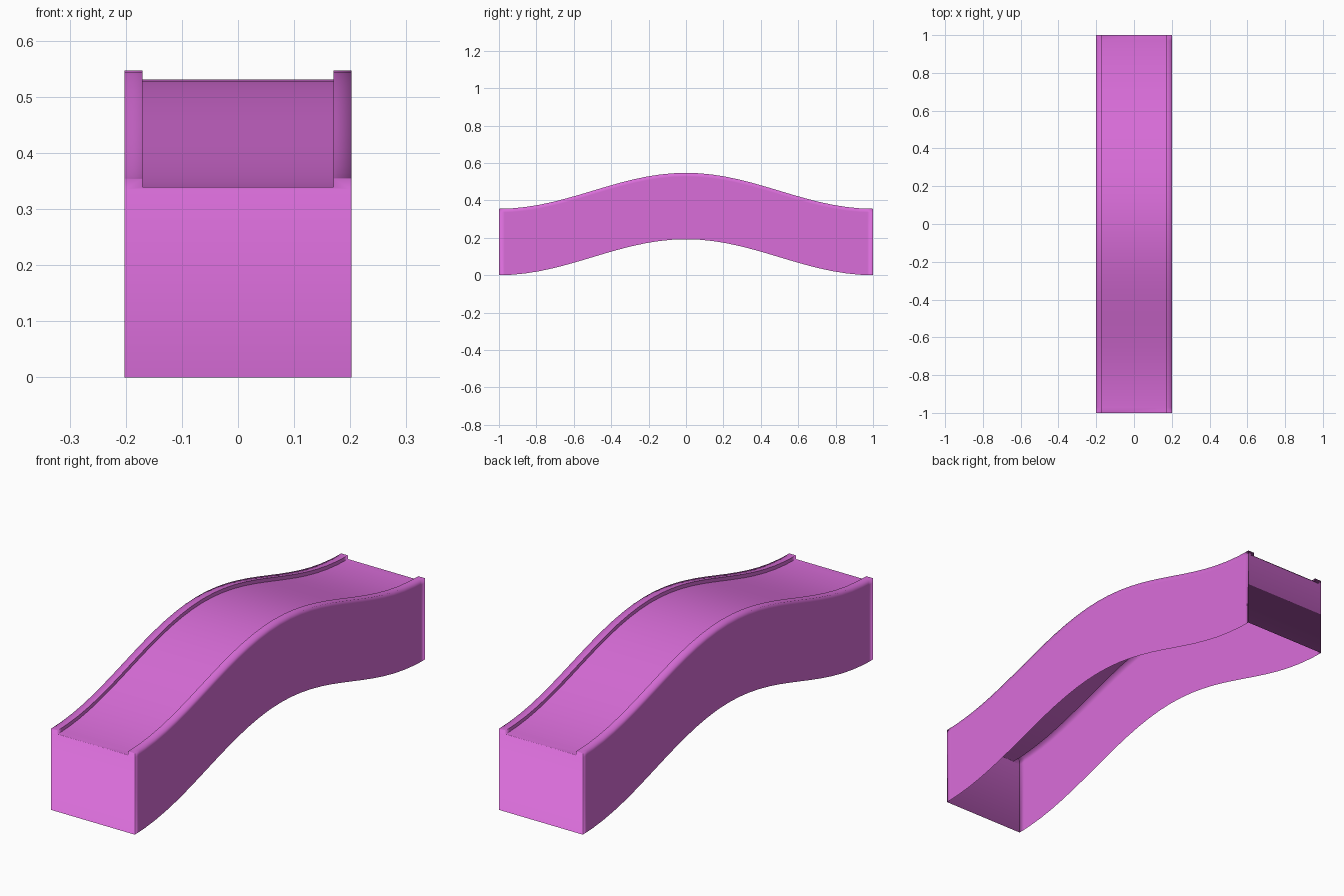
import bpy
import bmesh
import math

old = bpy.data.objects.get("Cube")
if old:
    bpy.data.objects.remove(old, do_unlink=True)

HALF_WIDTH, RAIL_INNER = 0.202, 0.17
RISE, WALL, LIP = 0.192, 0.355, 0.016
SEGMENTS = 28

# Single painted colour
pink = bpy.data.materials.new("orchid_pink")
pink.use_nodes = True
color = (0.70, 0.154, 0.70, 1.0)
pink.diffuse_color = color
pink.node_tree.nodes["Principled BSDF"].inputs["Base Color"].default_value = color


def arch(y):
    """Height of the hump along the length."""
    return RISE * (1 + math.cos(math.pi * y)) / 2


# Half of the cross-section: wall, rail top, inner lip, deck edge
half = [(HALF_WIDTH, 0), (HALF_WIDTH, WALL - 0.02), (HALF_WIDTH, WALL),
        (RAIL_INNER, WALL), (RAIL_INNER, WALL - LIP)]
section = [(-x, z) for x, z in half] + half[::-1]

# Stations along the length, with tight loops next to both ends
stations = sorted([-1 + 2 * i / SEGMENTS for i in range(SEGMENTS + 1)] + [-0.97, 0.97])

bm = bmesh.new()
rings = [[bm.verts.new((x, y, z + arch(y))) for x, z in section] for y in stations]

# Walls, rails and deck: an open-bottomed shell
for a, b in zip(rings, rings[1:]):
    for i in range(len(section) - 1):
        bm.faces.new((a[i], a[i + 1], b[i + 1], b[i]))

# End walls, inset so that the shading only softens near the corners
caps = [bm.faces.new(rings[0][::-1]), bm.faces.new(rings[-1])]
bmesh.ops.inset_individual(bm, faces=caps, thickness=0.012, use_even_offset=True)

for face in bm.faces:
    face.smooth = True

# Crisp creases where the deck meets the rails
for edge in bm.edges:
    if all(abs(abs(v.co.x) - RAIL_INNER) < 0.001 for v in edge.verts):
        if abs(edge.verts[0].co.y - edge.verts[1].co.y) > 0.001:
            edge.smooth = False

mesh = bpy.data.meshes.new("arched_bridge")
bm.to_mesh(mesh)
bm.free()
mesh.materials.append(pink)
bridge = bpy.data.objects.new("arched_bridge", mesh)
bpy.context.scene.collection.objects.link(bridge)
